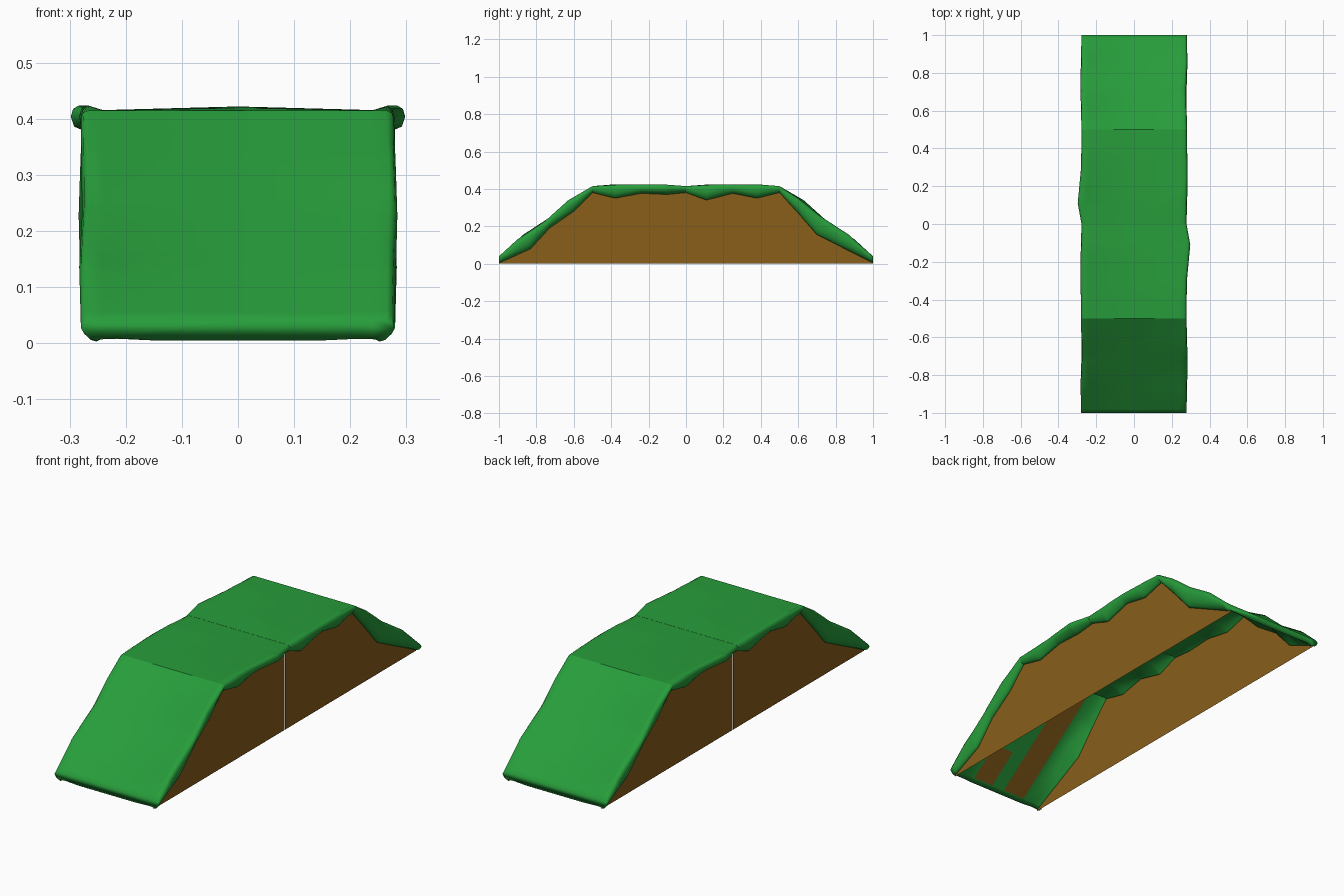
import bpy, bmesh, math

if "Cube" in bpy.data.objects:
    bpy.data.objects.remove(bpy.data.objects["Cube"])

def material(name, rgb):
    m = bpy.data.materials.new(name)
    m.diffuse_color = (*rgb, 1)
    m.use_nodes = True
    m.node_tree.nodes["Principled BSDF"].inputs["Base Color"].default_value = m.diffuse_color
    return m

GRASS = material("grass green", (0.020, 0.335, 0.043))
DIRT = material("dirt brown", (0.250, 0.114, 0.010))

def lerp(table, y):
    for (a, u), (b, v) in zip(table, table[1:]):
        if a <= y <= b:
            return u + (v - u) * (y - a) / (b - a)
    return table[-1][1]

# Profiles along y for the right-hand edge; the left edge is the same turned half round
TOP = [(-1, .04), (-.5, .415), (.5, .415), (1, .04)]
LIP = [(-1, .003), (-.83, .08), (-.73, .19), (-.6, .28), (-.5, .38), (-.38, .35),
       (-.24, .376), (-.1, .37), (0, .38), (.11, .34), (.25, .376), (.38, .35),
       (.5, .38), (.6, .27), (.7, .155), (1, .004)]
WIDTH = [(-1, .278), (-.73, .284), (-.5, .278), (-.3, .28), (-.11, .298), (0, .278),
         (.15, .282), (.3, .283), (.5, .28), (.7, .278), (.85, .283), (1, .28)]
BULGE = [(-1, 0), (-.9, .018), (-.75, .004), (-.63, .024), (-.5, 0), (-.36, .009),
         (-.12, .01), (0, 0), (.15, .01), (.4, .009), (.5, 0), (.6, .012),
         (.72, .004), (.87, .02), (1, 0)]
SEAM = -.0005
STATIONS = sorted({-abs(y) for t in (LIP, WIDTH, BULGE) for y, _ in t} - {0} | {-.98}) + [SEAM]

def edge(y):
    """Rounded grass edge, tucking in under itself towards the earth wall."""
    t, b, w, u = (lerp(p, y) for p in (TOP, LIP, WIDTH, BULGE))
    h = t - b
    return [(w - .04, t), (w - .014, t + u * .9), (w - .004, t + u * .85 - .12 * h),
            (w, t + u * .5 - .35 * h), (w - .006, t - .65 * h), (.263, b + .08 * h),
            (.252, b), (.244, b + .004), (.215, max(t - .035, b + .005))]

def make(name, verts, faces, mats):
    me = bpy.data.meshes.new(name)
    me.from_pydata(verts, [], faces)
    for m in mats:
        me.materials.append(m)
    ob = bpy.data.objects.new(name, me)
    bpy.context.collection.objects.link(ob)
    return ob

def grass(name):
    verts = []
    for y in STATIONS:
        right, left = edge(y), edge(-y)
        zs = max(lerp(TOP, y) - .035, .004)
        mid = lerp(TOP, y) + (lerp(BULGE, y) * .7 if y > -.5 else 0)
        ring = [(0, mid)] + right + [(x, zs) for x in (.15, .04, -.03, -.15)]
        ring += [(-x, z) for x, z in reversed(left)]
        verts += [(x, y, z) for x, z in ring]
    n, rows, faces = len(ring), len(STATIONS), []
    for i in range(rows - 1):
        for j in range(n):
            k = (j + 1) % n
            faces.append((i*n + j, i*n + k, (i+1)*n + k, (i+1)*n + j))
    faces += [tuple(range(n))[::-1], tuple(range((rows-1)*n, rows*n))]
    ob = make(name, verts, faces, [GRASS, DIRT])
    me = ob.data
    # earth showing in patches on the underside of the slope
    for f in me.polygons:
        c = f.center
        if 9 <= f.index % n <= 13 and f.index < n*(rows-1) and -.97 < c.y < -.53:
            if (.04 < c.x < .15 and c.y < -.83) or -.15 < c.x < -.03:
                f.material_index = 1
    # outward winding, smooth grass with a crease at the slope's brow and the seam
    bm = bmesh.new()
    bm.from_mesh(me)
    bmesh.ops.recalc_face_normals(bm, faces=bm.faces)
    for f in bm.faces:
        f.smooth = True
    for e in bm.edges:
        if any(all(abs(v.co.y - s) < 1e-4 for v in e.verts) for s in (-.5, SEAM)):
            e.smooth = False
    bm.to_mesh(me)
    bm.free()
    return ob

def wall(name, side):
    """Flat earth side, its top following the lower edge of the grass."""
    n = len(STATIONS)
    verts = [(side * .25, y, 0) for y in STATIONS]
    verts += [(side * .25, y, lerp(LIP, side * y) + .003) for y in STATIONS]
    faces = [(i, i + 1, n + i + 1, n + i)[::side] for i in range(n - 1)]
    return make(name, verts, faces, [DIRT])

# Front half, then the same half turned round for the back
for half, turn in (("front", 0), ("back", math.pi)):
    for ob in (grass(half + "_grass"), wall(half + "_dirt_wall_a", 1),
               wall(half + "_dirt_wall_b", -1)):
        ob.rotation_euler.z = turn
